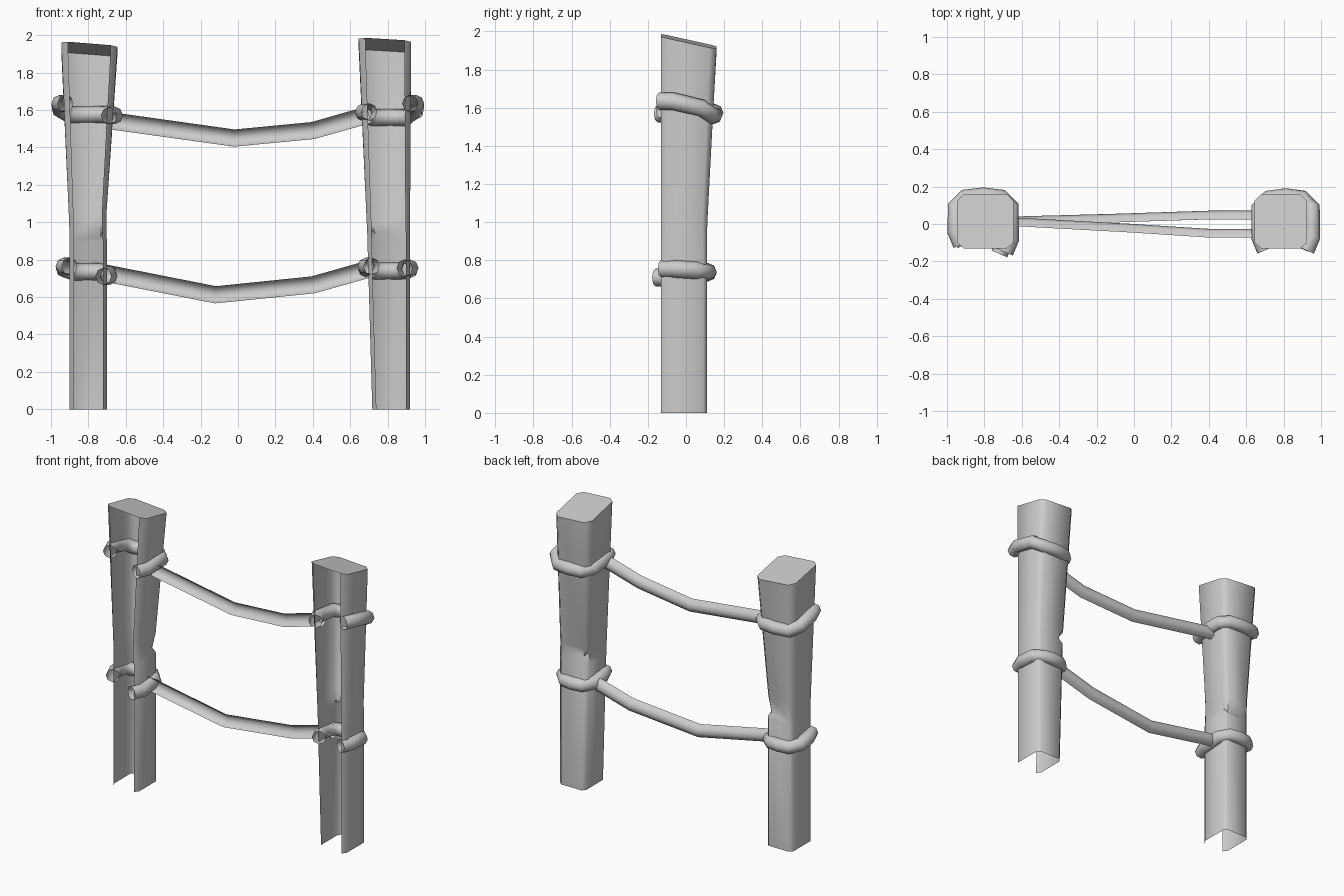
import bpy, math
from mathutils import Vector

if "Cube" in bpy.data.objects:
    bpy.data.objects.remove(bpy.data.objects["Cube"])


def make_object(name, verts, faces, angle):
    mesh = bpy.data.meshes.new(name)
    mesh.from_pydata(verts, [], faces)
    obj = bpy.data.objects.new(name, mesh)
    bpy.context.collection.objects.link(obj)
    bpy.ops.object.select_all(action='DESELECT')
    obj.select_set(True)
    bpy.context.view_layer.objects.active = obj
    bpy.ops.object.shade_smooth_by_angle(angle=math.radians(angle))
    return obj


def tube(name, path, radius=0.046, sides=8, start=0, sweep=360):
    """Sweep an arc of a circle along a path, ends left open."""
    pts = [Vector(p) for p in path]
    closed = sweep == 360
    n = sides if closed else sides + 1
    verts, faces = [], []
    for i, p in enumerate(pts):
        a = (p - pts[max(i - 1, 0)]).normalized()
        b = (pts[min(i + 1, len(pts) - 1)] - p).normalized()
        d = (a + b).normalized()
        side = d.cross(Vector((0, 0, 1))).normalized()
        up = side.cross(d)
        for k in range(n):
            t = math.radians(start + sweep * k / sides)
            verts.append(p + radius * (math.cos(t) * side + math.sin(t) * up))
    for i in range(len(pts) - 1):
        for k in range(sides):
            k2 = (k + 1) % n
            faces.append((i * n + k, i * n + k2, (i + 1) * n + k2, (i + 1) * n + k))
    return make_object(name, verts, faces, 60)


def post(name, rows, top, crack):
    """Channel post open at front and bottom: rows of (z, x0, x1, back y, chamfer)."""
    verts, faces = [], []
    for i, (z, x0, x1, yb, c) in enumerate(rows):
        section = [(x0 + c, -.13), (x0, -.10), (x0, yb - c), (x0 + c, yb),
                   (x1 - c, yb), (x1, yb - c), (x1, -.10), (x1 - c, -.13)]
        for k, (x, y) in enumerate(section):
            zz = top(x, y) if i == len(rows) - 1 else z
            # split in the wood at one back corner
            if i == 2 and k in crack:
                x += crack[k][0]
                y -= 0.02
                zz += crack[k][1]
            verts.append((x, y, zz))
    for i in range(len(rows) - 1):
        for k in range(7):
            a = i * 8 + k
            faces.append((a, a + 8, a + 9, a + 1))
    last = (len(rows) - 1) * 8
    faces.append(tuple(range(last + 7, last - 1, -1)))
    return make_object(name, verts, faces, 50)


# Posts
post("left_post",
     [(0, -.90, -.70, .11, .022), (.90, -.90, -.70, .11, .022),
      (.92, -.90, -.703, .11, .022), (1.05, -.905, -.703, .112, .025),
      (1.9, -.945, -.645, .16, .035)],
     lambda x, y: 1.93 - .2 * y - .08 * (x + .8),
     {4: (-.01, 0), 5: (-.022, .03)})
post("right_post",
     [(0, .718, .92, .11, .022), (.90, .692, .92, .11, .022),
      (.92, .692, .92, .11, .022), (1.0, .688, .92, .112, .025),
      (1.9, .645, .925, .16, .035)],
     lambda x, y: 1.95 - .22 * y - .06 * (x - .8),
     {2: (.02, .04), 3: (.02, .02)})


# Rope loops around the posts, open at the front
def loop(name, x0, x1, yb, z_left, z_back, z_right, y_left, y_right):
    mid = (x0 + x1) / 2
    tube(name, [(x0 + .03, y_left, z_left), (x0, y_left + .07, z_left),
                (x0, yb - .06, (z_left + z_back) / 2), (x0 + .05, yb - .01, z_back),
                (mid, yb, z_back), (x1 - .05, yb - .01, z_back),
                (x1, yb - .06, (z_right + z_back) / 2),
                (x1, y_right + .07, z_right), (x1 - .03, y_right, z_right)])


loop("upper_left_loop", -.952, -.66, .15, 1.635, 1.575, 1.57, -.11, -.15)
loop("upper_right_loop", .672, .95, .145, 1.59, 1.56, 1.635, -.14, -.14)
loop("lower_left_loop", -.93, -.69, .115, .765, .735, .71, -.11, -.16)
loop("lower_right_loop", .685, .92, .115, .765, .74, .755, -.12, -.13)

# Sagging ropes, back half only
tube("upper_rope", [(-.70, -.008, 1.545), (-.02, -.045, 1.45),
                    (.40, -.072, 1.49), (.70, -.072, 1.575)],
     sides=4, start=90, sweep=180)
tube("lower_rope", [(-.72, -.008, .73), (-.12, .008, .612),
                    (.40, .025, .665), (.72, .025, .755)],
     sides=4, start=90, sweep=180)
